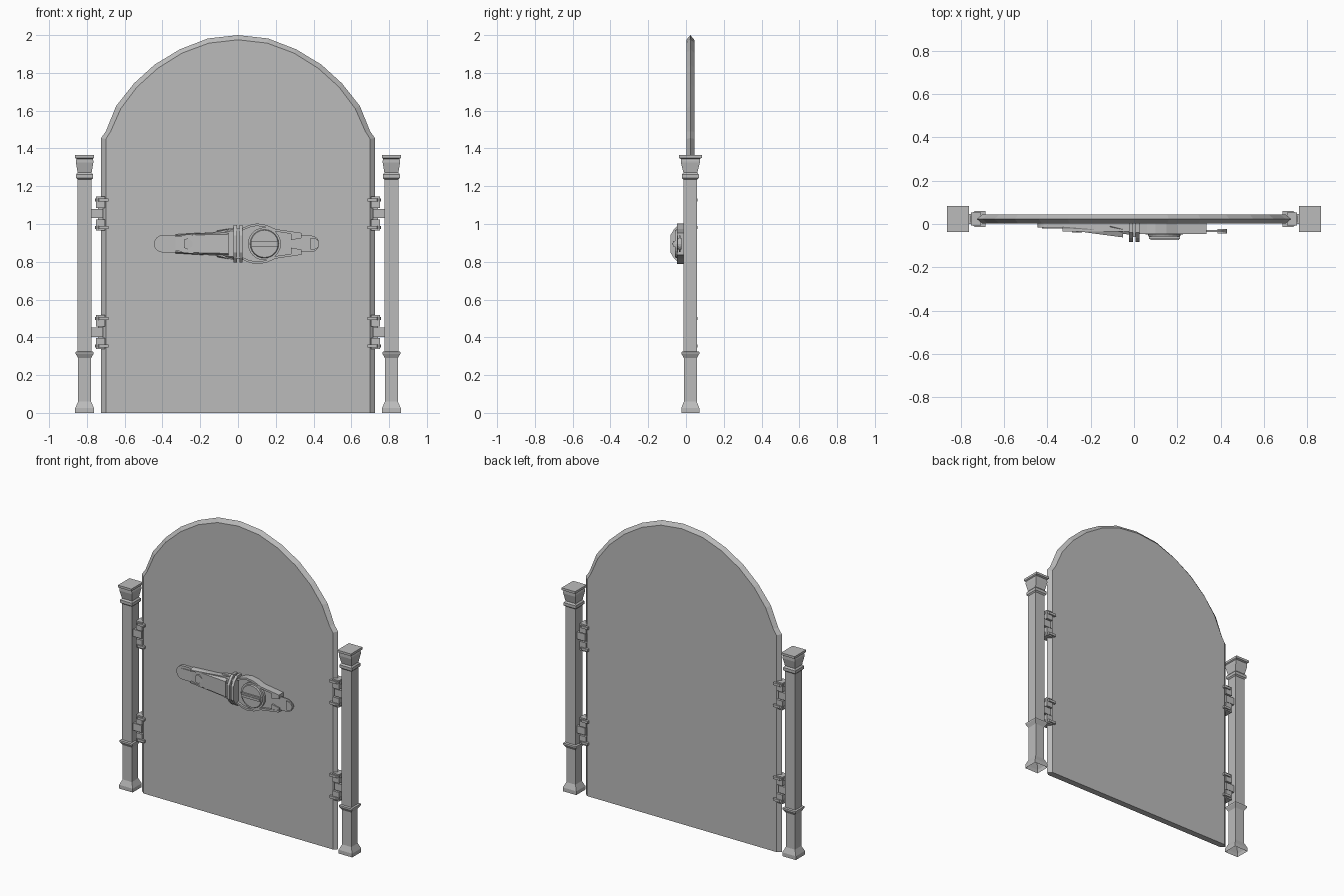
import bpy, bmesh, math

if "Cube" in bpy.data.objects:
    bpy.data.objects.remove(bpy.data.objects["Cube"], do_unlink=True)

grey = bpy.data.materials.new("plain grey")
grey.use_nodes = True
grey.diffuse_color = (0.5, 0.5, 0.5, 1)
grey.node_tree.nodes["Principled BSDF"].inputs["Base Color"].default_value = grey.diffuse_color


def loft(name, rings, cap_start=True, cap_end=True):
    """Skin a list of equal-length closed rings and cap the ends."""
    bm = bmesh.new()
    vs = [[bm.verts.new(p) for p in r] for r in rings]
    n = len(vs[0])
    for a, b in zip(vs, vs[1:]):
        for i in range(n):
            j = (i + 1) % n
            bm.faces.new((a[i], a[j], b[j], b[i]))
    if cap_start:
        bm.faces.new(vs[0])
    if cap_end:
        bm.faces.new(vs[-1])
    bmesh.ops.recalc_face_normals(bm, faces=bm.faces)
    mesh = bpy.data.meshes.new(name)
    bm.to_mesh(mesh)
    bm.free()
    mesh.materials.append(grey)
    ob = bpy.data.objects.new(name, mesh)
    bpy.context.collection.objects.link(ob)
    return ob


def plate(name, outline, y0, y1):
    """Extrude an x-z outline along y."""
    return loft(name, [[(x, y, z) for x, z in outline] for y in (y0, y1)])


def box(name, x0, x1, y0, y1, z0, z1):
    return plate(name, [(x0, z0), (x1, z0), (x1, z1), (x0, z1)], y0, y1)


def rounded_end(tip, root, half, zc, steps=8):
    """Outline with a round end at tip and a square end at root."""
    s = 1 if tip > root else -1
    c = tip - s * half
    arc = [math.pi * (k / steps - 0.5) for k in range(steps + 1)]
    return [(root, zc - half)] + [(c + s * half * math.cos(a), zc + half * math.sin(a))
                                  for a in arc] + [(root, zc + half)]


def mirrored(half):
    return half + [(-x, z) for x, z in reversed(half) if x]


# Arched door panel with a pointed edge
MID = 0.023
outer = [(-.725, 0), (-.725, 1.455), (-.7, 1.49), (-.645, 1.625), (-.55, 1.745),
         (-.44, 1.845), (-.307, 1.925), (-.16, 1.982), (0, 2)]
inner = [(-.7, 0), (-.7, 1.45), (-.675, 1.488), (-.62, 1.612), (-.535, 1.725),
         (-.424, 1.825), (-.296, 1.905), (-.153, 1.958), (0, 1.975)]
loft("door_panel", [[(x, y, z) for x, z in mirrored(o)]
                    for o, y in ((inner, .002), (outer, MID), (inner, .044))])

# Square posts: height, half width, half depth
profile = [(0, .05, .048), (.025, .05, .048), (.06, .034, .034), (.29, .034, .034),
           (.314, .048, .048), (.323, .048, .048), (.326, .037, .036),
           (1.235, .037, .036), (1.243, .045, .045), (1.262, .045, .045),
           (1.272, .037, .037), (1.325, .046, .05), (1.335, .046, .05),
           (1.345, .043, .05), (1.35, .05, .061), (1.365, .05, .061)]
for side, s in (("right", -1), ("left", 1)):
    loft(side + "_post", [[(s * .812 + i * w, MID + j * d, z)
                           for i, j in ((-1, -1), (1, -1), (1, 1), (-1, 1))]
                          for z, w, d in profile], cap_start=False)

    # Hinges: barrel, clamping flanges and arm to the post
    for level, zc in (("lower", .427), ("upper", 1.055)):
        tag = side + "_" + level + "_hinge_"
        plan = [(.757, .01), (.735, -.014), (.685, -.014), (.685, .06), (.735, .06), (.757, .036)]
        for end, e in (("bottom", -1), ("top", 1)):
            z = zc + e * .073
            loft(tag + end + "_flange", [[(s * x, y, z + h) for x, y in plan]
                                         for h in (-.008, .008)])
            x0, x1 = sorted((s * .705, s * .752))
            box(tag + end + "_knuckle", x0, x1, -.006, .052,
                *sorted((zc + e * .03, zc + e * .09)))
        x0, x1 = sorted((s * .715, s * .742))
        box(tag + "pin", x0, x1, .008, .038, zc - .06, zc + .06)
        x0, x1 = sorted((s * .715, s * .782))
        box(tag + "arm", x0, x1, .0, .046, zc - .024, zc + .024)

# Latch, right half: end tab, tapered lever and rails
ZC = .895
plate("latch_tab", rounded_end(-.445, -.28, .046, ZC), -.016, .004)
plate("latch_tab_pad", rounded_end(-.425, -.3, .03, ZC), -.021, -.016)


def tapered(name, sections):
    """Body along x from sections of x, half height, front y."""
    return loft(name, [[(x, .004, ZC - h), (x, .55 * f, ZC - h), (x, f, ZC - .82 * h),
                        (x, f, ZC + .82 * h), (x, .55 * f, ZC + h), (x, .004, ZC + h)]
                       for x, h, f in sections])


tapered("latch_lever", [(-.33, .05, -.022), (-.2, .058, -.042), (-.05, .062, -.062)])
plate("latch_lever_catch", [(-.285, ZC - .022), (-.265, ZC - .03), (-.24, ZC - .012),
                            (-.24, ZC + .012), (-.265, ZC + .03), (-.285, ZC + .022)], -.04, -.03)
tapered("latch_lever_neck", [(-.11, .07, -.018), (-.05, .08, -.045), (-.015, .085, -.05)])
for end, e in (("lower", -1), ("upper", 1)):
    rail = [(-.33, .043), (-.2, .056), (-.1, .066), (-.015, .088),
            (-.015, .074), (-.1, .056), (-.2, .046), (-.33, .035)]
    plate("latch_lever_" + end + "_rail", [(x, ZC + e * h) for x, h in rail], -.035, .004)

# Central paired rings
for side, x in (("right", -.014), ("left", .016)):
    loft("hub_" + side + "_ring", [[(x + d, y, ZC + z) for y, z in
         ((.004, -.1), (-.04, -.1), (-.065, -.075), (-.083, -.045),
          (-.083, .045), (-.065, .075), (-.04, .1), (.004, .1))] for d in (-.009, .009)])
box("hub_core", -.01, .012, -.06, .004, ZC - .08, ZC + .08)

# Latch, left half: swollen housing, rim rails, turning knob and tongue
housing = [(.02, .082), (.06, .1), (.1, .108), (.15, .1), (.2, .078), (.335, .058)]
plate("knob_housing", [(x, ZC + h) for x, h in housing]
      + [(x, ZC - h) for x, h in reversed(housing)], -.032, .004)
for end, e in (("lower", -1), ("upper", 1)):
    rim = housing + [(x, h - .013) for x, h in reversed(housing)]
    plate("housing_" + end + "_rim", [(x, ZC + e * h) for x, h in rim], -.047, -.03)
    plate("housing_" + end + "_jaw", [(.28, ZC + e * .02), (.335, ZC + e * .03),
                                      (.335, ZC + e * .058), (.28, ZC + e * .06)], -.044, -.03)


def disc(name, r, y0, y1, taper=1):
    angles = [math.tau * k / 24 for k in range(24)]
    return loft(name, [[(.14 + q * math.cos(a), y, ZC + q * math.sin(a)) for a in angles]
                       for y, q in ((y0, r), (y1, r * taper))])


disc("knob_base", .087, -.03, -.048)
disc("knob_face", .076, -.048, -.058, .95)
box("knob_grip", .07, .212, -.069, -.055, ZC - .014, ZC + .014)
box("knob_grip_ridge", .075, .207, -.073, -.069, ZC - .004, ZC + .004)
plate("tongue", rounded_end(.43, .3, .044, ZC), -.036, -.028)
plate("tongue_tip", rounded_end(.43, .385, .03, ZC), -.044, -.024)
